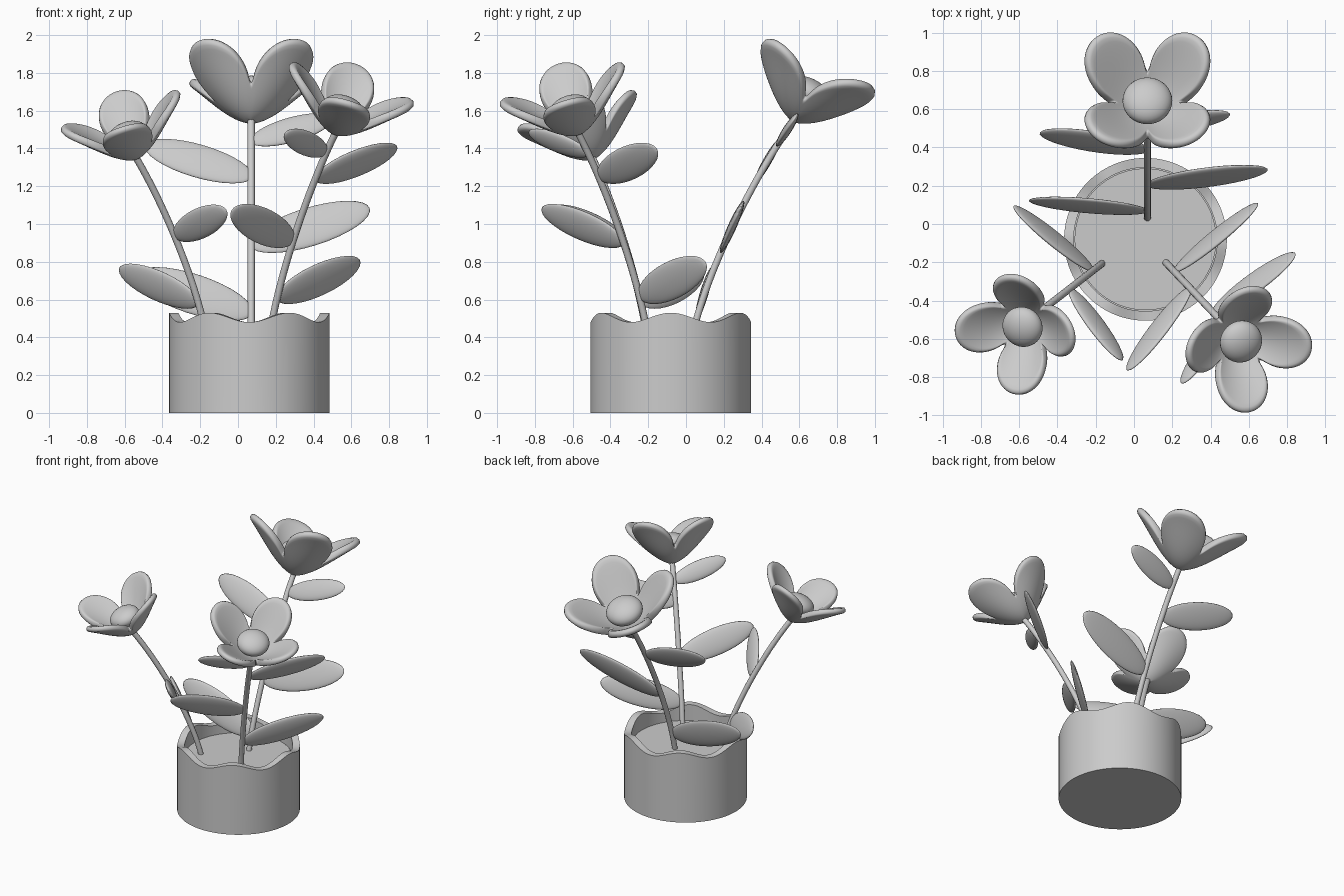
import bpy, bmesh, math
from mathutils import Matrix, Vector
from mathutils.geometry import interpolate_bezier

if "Cube" in bpy.data.objects:
    bpy.data.objects.remove(bpy.data.objects["Cube"])

clay = bpy.data.materials.new("plain_grey")
clay.use_nodes = True
GREY = (0.6, 0.6, 0.6, 1)
clay.diffuse_color = GREY
clay.node_tree.nodes["Principled BSDF"].inputs["Base Color"].default_value = GREY


def select_only(ob):
    bpy.ops.object.select_all(action="DESELECT")
    ob.select_set(True)
    bpy.context.view_layer.objects.active = ob


def finish(name, bm, matrix=Matrix(), angle=40):
    bmesh.ops.recalc_face_normals(bm, faces=bm.faces)
    mesh = bpy.data.meshes.new(name)
    bm.to_mesh(mesh)
    bm.free()
    mesh.materials.append(clay)
    ob = bpy.data.objects.new(name, mesh)
    bpy.context.collection.objects.link(ob)
    ob.matrix_world = matrix
    select_only(ob)
    bpy.ops.object.shade_smooth_by_angle(angle=math.radians(angle))
    return ob


def bridge(bm, a, b):
    n = len(a)
    for i in range(n):
        bm.faces.new((a[i], a[(i + 1) % n], b[(i + 1) % n], b[i]))


# Pot: round wall with a six-wave rim
POT = Vector((0.06, -0.08, 0))
SOIL = 0.41


def make_pot(sides=96):
    bm = bmesh.new()
    rings = []
    for radius, base, wave in ((0.425, 0, 0), (0.425, 0.505, 0.025),
                               (0.375, 0.505, 0.025), (0.375, SOIL - 0.03, 0)):
        ring = []
        for i in range(sides):
            t = math.tau * i / sides
            ring.append(bm.verts.new((radius * math.cos(t), radius * math.sin(t),
                                      base + wave * math.cos(6 * t))))
        rings.append(ring)
    for a, b in zip(rings, rings[1:]):
        bridge(bm, a, b)
    bm.faces.new(rings[0])
    bm.faces.new(rings[-1])
    finish("pot", bm, Matrix.Translation(POT), 35)

    bm = bmesh.new()
    bmesh.ops.create_cone(bm, cap_ends=True, segments=sides, radius1=0.37,
                          radius2=0.37, depth=0.04)
    finish("soil", bm, Matrix.Translation(POT + Vector((0, 0, SOIL - 0.02))))


# Stem: tapered-free tube along one bezier arc, returns the sampled path
def make_stem(name, foot, top):
    rise = top - foot
    h1 = foot + Vector((rise.x * 0.13, rise.y * 0.13, rise.z * 0.3))
    h2 = foot + Vector((rise.x * 0.6, rise.y * 0.6, rise.z * 0.74))
    path = interpolate_bezier(foot, h1, h2, top, 25)
    curve = bpy.data.curves.new(name, "CURVE")
    curve.dimensions = "3D"
    curve.bevel_depth = 0.019
    curve.bevel_resolution = 3
    curve.use_fill_caps = True
    spline = curve.splines.new("POLY")
    spline.points.add(len(path) - 1)
    for point, p in zip(spline.points, path):
        point.co = (*p, 1)
    curve.materials.append(clay)
    ob = bpy.data.objects.new(name, curve)
    bpy.context.collection.objects.link(ob)
    select_only(ob)
    bpy.ops.object.convert(target="MESH")
    bpy.ops.object.shade_smooth_by_angle(angle=math.radians(50))
    return path


# Leaf: flat ellipsoid lying in the plane of the stem and its sideways direction
def make_leaf(name, path, height, side, length):
    i = min(range(1, len(path) - 1), key=lambda k: abs(path[k].z - height))
    tangent = (path[i + 1] - path[i - 1]).normalized()
    lean = math.radians(19)
    along = side * math.cos(lean) + tangent * math.sin(lean)
    normal = side.cross(tangent).normalized()
    across = normal.cross(along)
    center = path[i] + along * length * 0.98
    frame = Matrix((along * length, across * length * 0.33, normal * 0.023)).transposed()
    bm = bmesh.new()
    bmesh.ops.create_uvsphere(bm, u_segments=32, v_segments=16, radius=1)
    bmesh.ops.transform(bm, matrix=frame.to_4x4(), verts=bm.verts)
    finish(name, bm, Matrix.Translation(center), 180)


# Bloom: four-lobed cup with thickness, plus a domed heart
def cup_height(r):
    return 0.33 * (1 - math.cos(min(r / 0.40, 1) * math.pi * 0.62)) / 1.37 + 0.03 * math.sin(min(r / 0.4, 1) * math.pi)


def make_bloom(name, base, azimuth, tilt, size):
    frame = (Matrix.Translation(base) @ Matrix.Rotation(azimuth, 4, "Z")
             @ Matrix.Rotation(tilt, 4, "Y") @ Matrix.Scale(size, 4))
    bm = bmesh.new()
    sides, steps = 80, 10
    center = bm.verts.new((0, 0, 0))
    previous = None
    for s in range(1, steps + 1):
        ring = []
        for i in range(sides):
            t = math.tau * i / sides
            lobe = abs(math.sin(2 * t)) ** 0.65
            r = (0.16 + 0.235 * lobe) * s / steps
            ring.append(bm.verts.new((r * math.cos(t), r * math.sin(t), cup_height(r))))
        if previous:
            bridge(bm, previous, ring)
        else:
            for i in range(sides):
                bm.faces.new((center, ring[i], ring[(i + 1) % sides]))
        previous = ring
    ob = finish(name + "_petals", bm, frame, 180)
    thick = ob.modifiers.new("thickness", "SOLIDIFY")
    thick.thickness = 0.05
    thick.offset = 0
    soft = ob.modifiers.new("soft_edges", "SUBSURF")
    soft.levels = soft.render_levels = 1

    bm = bmesh.new()
    bmesh.ops.create_uvsphere(bm, u_segments=32, v_segments=16, radius=0.13)
    bmesh.ops.scale(bm, vec=(1, 1, 0.6), verts=bm.verts)
    bmesh.ops.translate(bm, vec=(0, 0, 0.15), verts=bm.verts)
    finish(name + "_heart", bm, frame, 180)


# Plants: foot, top, lean direction, side of the lowest leaf, bloom size, leaves (height, length)
PLANTS = {
    "back_flower": ((0.07, 0.03), (0.07, 0.58, 1.56), 90, 1, 1.0,
                    ((0.53, 0.33), (0.90, 0.335), (1.27, 0.30), (1.42, 0.23))),
    "left_flower": ((0.165, -0.2), (0.52, -0.575, 1.49), -45, 1, 0.87,
                    ((0.60, 0.30), (0.92, 0.285), (1.25, 0.28), (1.38, 0.20))),
    "right_flower": ((-0.165, -0.205), (-0.545, -0.50, 1.36), 225, -1, 0.83,
                     ((0.60, 0.28), (0.95, 0.25))),
}

make_pot()
for name, (foot, top, lean, hand, size, leaves) in PLANTS.items():
    azimuth = math.radians(lean)
    top = Vector(top)
    path = make_stem(name + "_stem", Vector((*foot, SOIL - 0.02)), top)
    side = Vector((-math.sin(azimuth), math.cos(azimuth), 0)) * hand
    for n, (height, length) in enumerate(leaves):
        make_leaf(f"{name}_leaf_{n + 1}", path, height, side * (-1) ** n, length)
    make_bloom(name, top, azimuth, math.radians(25), size)
